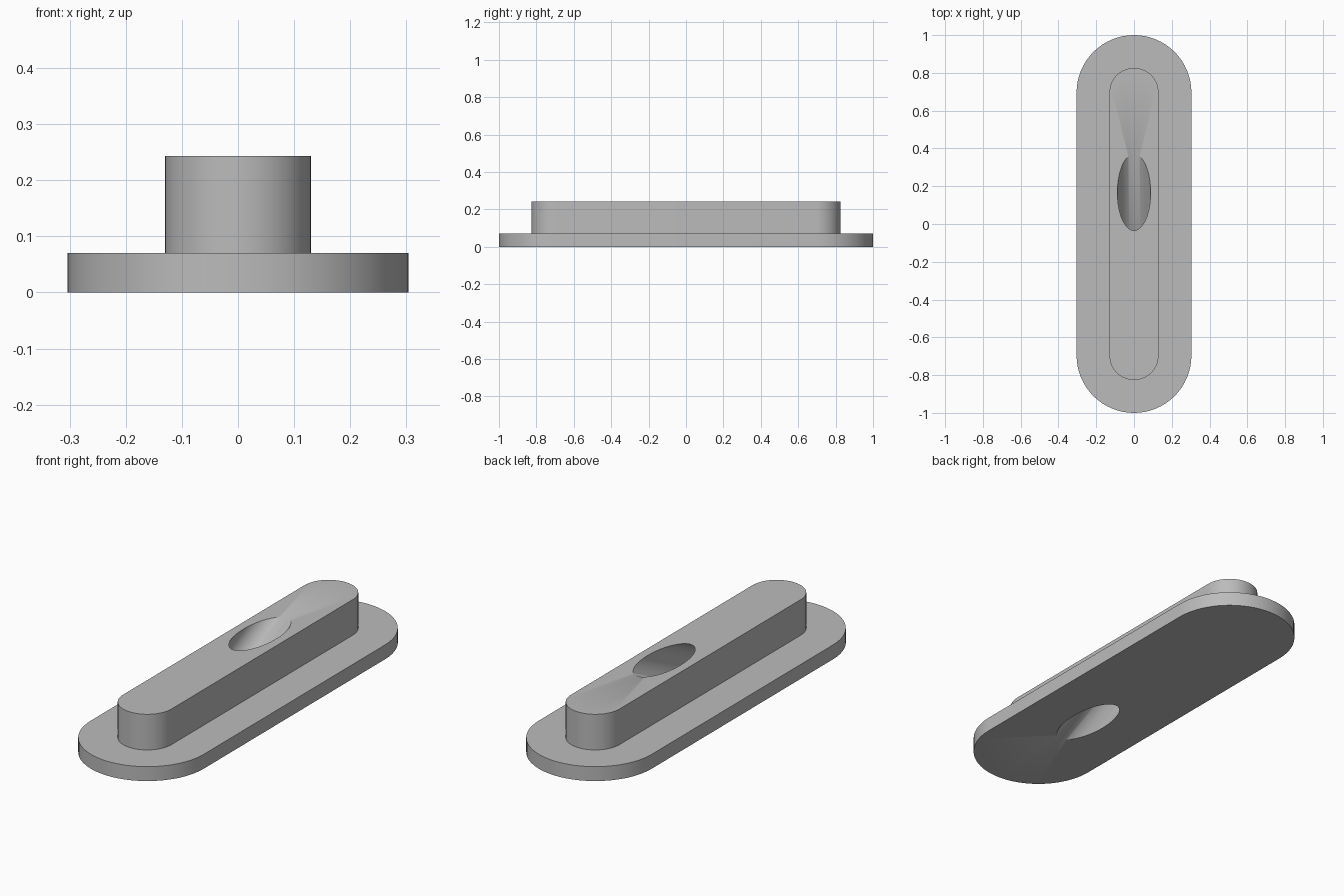
import bpy, bmesh, math
from mathutils import Matrix, Vector

if "Cube" in bpy.data.objects:
    bpy.data.objects.remove(bpy.data.objects["Cube"], do_unlink=True)

# One plain grey material
grey = bpy.data.materials.new("plain grey")
grey.use_nodes = True
colour = (0.5, 0.5, 0.5, 1)
grey.diffuse_color = colour
grey.node_tree.nodes["Principled BSDF"].inputs["Base Color"].default_value = colour

END_CENTRE = 0.696   # y of the rounded end centres
STEPS = 32           # segments per rounded end


def make_object(name, bm):
    bmesh.ops.recalc_face_normals(bm, faces=bm.faces)
    mesh = bpy.data.meshes.new(name)
    bm.to_mesh(mesh)
    bm.free()
    mesh.materials.append(grey)
    obj = bpy.data.objects.new(name, mesh)
    bpy.context.collection.objects.link(obj)
    return obj


def slot_ring(bm, radius, z):
    ring = []
    for side in (1, -1):
        for i in range(STEPS + 1):
            a = math.pi * i / STEPS
            ring.append(bm.verts.new((side * radius * math.cos(a),
                                      side * (END_CENTRE + radius * math.sin(a)), z)))
    return ring


# Rounded base plate stepping up into the raised rail
bm = bmesh.new()
rings = [slot_ring(bm, r, z) for r, z in
         ((0.304, 0), (0.304, 0.07), (0.13, 0.07), (0.13, 0.243))]
for low, high in zip(rings, rings[1:]):
    for i in range(len(low)):
        j = (i + 1) % len(low)
        bm.faces.new((low[i], low[j], high[j], high[i]))
bm.faces.new(rings[0])
bm.faces.new(rings[-1])
body = make_object("base_plate_with_rail", bm)

# Slanted round bore running from the rail top down to the underside
top, bottom = Vector((0, 0.168, 0.243)), Vector((0, -0.335, 0))
axis = top - bottom
bm = bmesh.new()
bmesh.ops.create_cone(bm, cap_ends=True, segments=64, radius1=0.088,
                      radius2=0.088, depth=axis.length * 2.2)
bm.transform(Matrix.Translation((top + bottom) / 2)
             @ axis.to_track_quat('Z', 'Y').to_matrix().to_4x4())
cutter = make_object("bore_cutter", bm)
cutter.hide_render = True

cut = body.modifiers.new("bore", 'BOOLEAN')
cut.operation = 'DIFFERENCE'
cut.solver = 'EXACT'
cut.object = cutter
bpy.ops.object.select_all(action='DESELECT')
body.select_set(True)
bpy.context.view_layer.objects.active = body
bpy.ops.object.modifier_apply(modifier=cut.name)
bpy.data.objects.remove(cutter, do_unlink=True)

# Smooth walls with crisp rims
bpy.ops.object.shade_smooth_by_angle(angle=math.radians(30))
